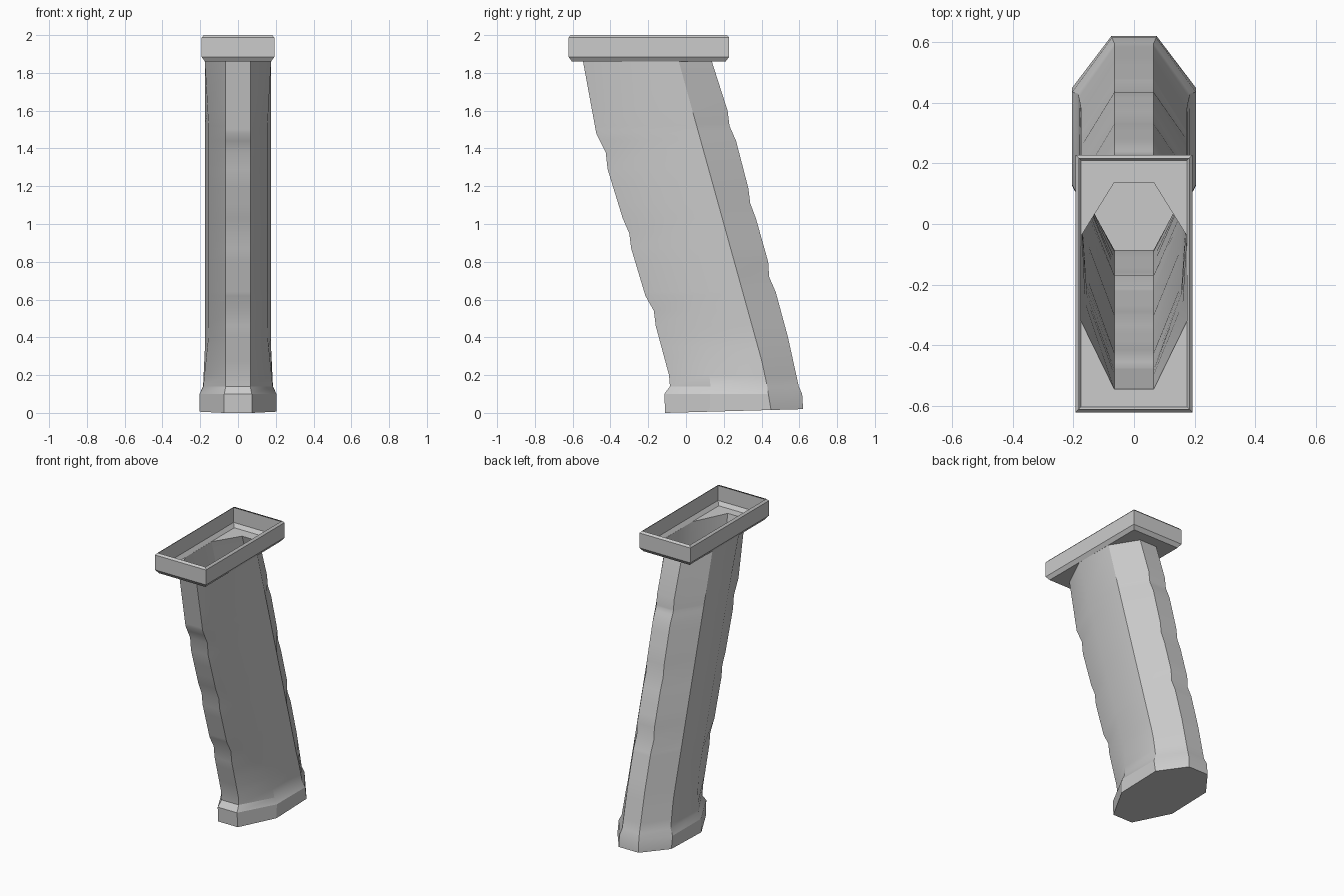
import bpy, bmesh

if "Cube" in bpy.data.objects:
    bpy.data.objects.remove(bpy.data.objects["Cube"])


def lerp(curve, z):
    """Piecewise-linear lookup in a list of (z, value) sorted by rising z."""
    if z <= curve[0][0]:
        return curve[0][1]
    for (z0, v0), (z1, v1) in zip(curve, curve[1:]):
        if z <= z1:
            return v0 + (v1 - v0) * (z - z0) / (z1 - z0)
    return curve[-1][1]


def loft(bm, rings):
    """Skin a stack of counter-clockwise rings, bottom to top."""
    loops = [[bm.verts.new(p) for p in ring] for ring in rings]
    for a, b in zip(loops, loops[1:]):
        for i in range(len(a)):
            j = (i + 1) % len(a)
            bm.faces.new((a[i], a[j], b[j], b[i]))
    return loops


def finish(bm, name):
    mesh = bpy.data.meshes.new(name)
    bm.to_mesh(mesh)
    bm.free()
    obj = bpy.data.objects.new(name, mesh)
    bpy.context.collection.objects.link(obj)
    return obj


TOP = 1.86
# Side profiles of the four mirrored rails: (z, y)
front_y = [(0, -.11), (.10, -.115), (.14, -.085), (.20, -.09), (.46, -.16),
           (.54, -.17), (.62, -.215), (.87, -.29), (.95, -.30), (1.03, -.335),
           (1.29, -.415), (1.38, -.425), (1.48, -.475), (TOP, -.545)]
side_front_y = [(0, .125), (.14, .13), (.28, .115), (1.53, -.245), (TOP, -.32)]
side_back_y = [(0, .45), (.14, .43), (.28, .40), (TOP, -.038)]
back_y = [(0, .62), (.10, .615), (.14, .597), (.40, .54), (.64, .475),
          (.72, .44), (.80, .435), (1.03, .37), (1.11, .34), (1.19, .33),
          (1.44, .265), (1.52, .23), (1.60, .22), (TOP, .137)]
# Half widths of the rails: (z, x)
narrow_x = [(0, .075), (.10, .073), (.14, .065), (TOP, .065)]
side_front_x = [(0, .204), (.10, .204), (.14, .184), (.40, .157), (1.5, .155),
                (TOP, .175)]
side_back_x = [(0, .204), (.10, .204), (.14, .185), (.35, .175), (TOP, .174)]
rails = [(narrow_x, front_y), (side_front_x, side_front_y),
         (side_back_x, side_back_y), (narrow_x, back_y)]


def section(z):
    half = [(lerp(cx, z), lerp(cy, z)) for cx, cy in rails]
    ring = half + [(-x, y) for x, y in reversed(half)]
    # the base plane rises slightly towards the back
    return [(x, y, z if z > 0 else .02 * (y + .11) / .73) for x, y in ring]


# Hollow octagonal grip with finger ridges and a flared foot
levels = sorted({z for rail in rails for curve in rail for z, _ in curve})
bm = bmesh.new()
loops = loft(bm, [section(z) for z in levels])
bm.faces.new(list(reversed(loops[0])))
grip = finish(bm, "grip")

# Shallow open tray on top, with chamfered rims and a hole into the grip


def rect(inset, z):
    x, y0, y1 = .193 - inset, -.622 + inset, .228 - inset
    return [(x, y0, z), (x, y1, z), (-x, y1, z), (-x, y0, z)]


bm = bmesh.new()
base = loft(bm, [rect(.018, TOP), rect(0, 1.885), rect(0, 1.987),
                 rect(.012, 2.0)])[0]
hole = [bm.verts.new(p) for p in section(TOP)]
fr, br, bl, fl = base
for face in ((fl, fr, hole[0], hole[7]),
             (fr, br, hole[3], hole[2], hole[1], hole[0]),
             (br, bl, hole[4], hole[3]),
             (bl, fl, hole[7], hole[6], hole[5], hole[4])):
    bm.faces.new(tuple(reversed(face)))
tray = finish(bm, "top_tray")

# Soft ridges along the grip, crisp corners around it
bpy.context.view_layer.objects.active = grip
grip.select_set(True)
bpy.ops.object.shade_smooth_by_angle(angle=.45)
